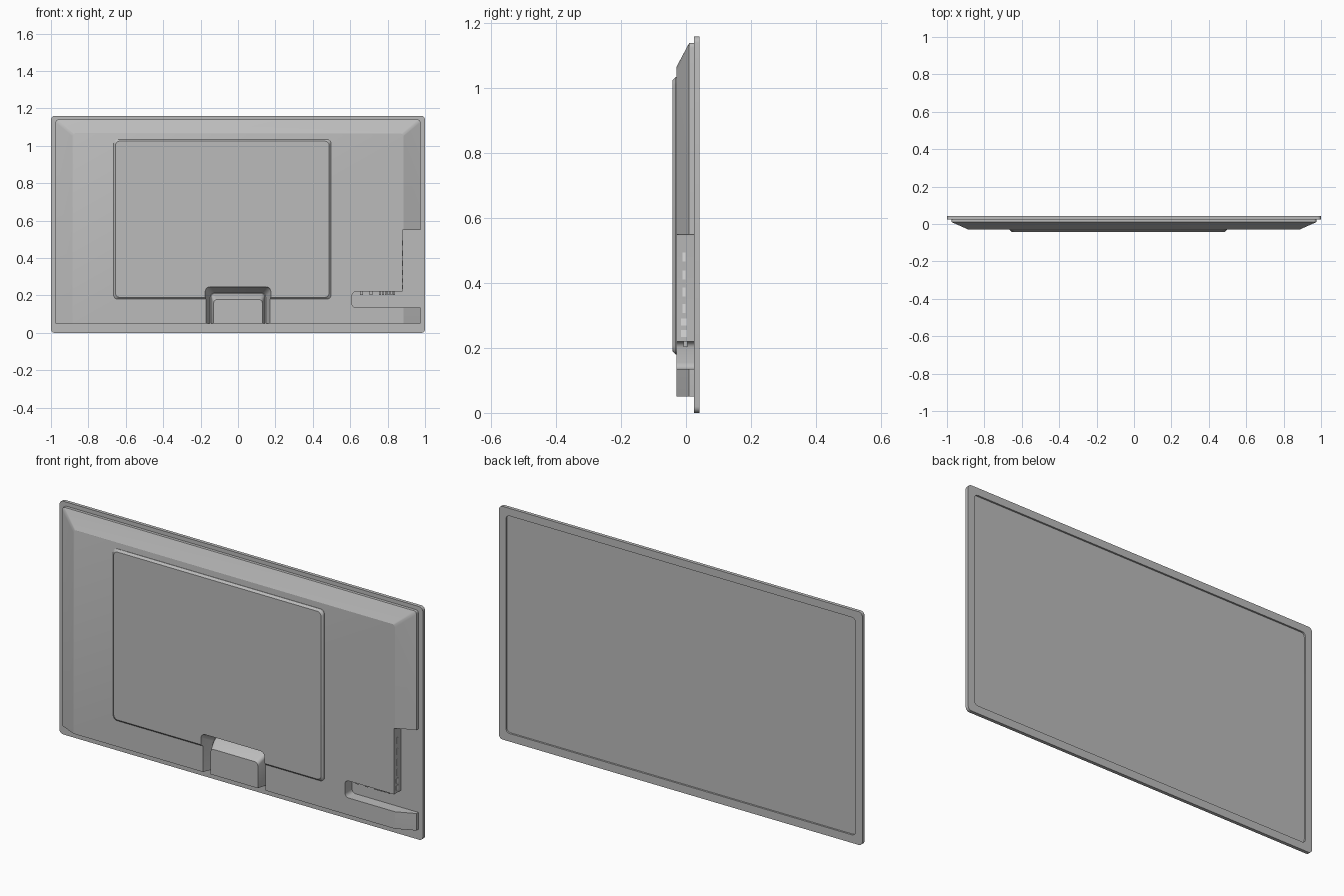
import bpy, bmesh
from math import sin, cos, pi, radians

cube = bpy.data.objects.get("Cube")
if cube:
    bpy.data.objects.remove(cube, do_unlink=True)


def material(name, value):
    m = bpy.data.materials.new(name)
    m.use_nodes = True
    m.diffuse_color = (value, value, value, 1)
    m.node_tree.nodes["Principled BSDF"].inputs["Base Color"].default_value = (value, value, value, 1)
    return m


GREY = material("mid grey plastic", 0.5)
LIGHT = material("light grey socket", 0.72)


def outline(x0, x1, z0, z1, r_top, r_bottom, steps=5):
    """Rounded rectangle as x, z pairs."""
    pts = []
    corners = [(x1, z1, -1, -1, r_top), (x0, z1, 1, -1, r_top),
               (x0, z0, 1, 1, r_bottom), (x1, z0, -1, 1, r_bottom)]
    for i, (x, z, sx, sz, r) in enumerate(corners):
        for k in range(steps + 1):
            a = (i + k / steps) * pi / 2
            pts.append((x + sx * r + r * cos(a), z + sz * r + r * sin(a)))
    return pts


def loft(name, layers, r_top=0.002, r_bottom=None, mat=GREY):
    """Skin rounded rectangles stacked along y; layers are y, x0, x1, z0, z1."""
    r_bottom = r_top if r_bottom is None else r_bottom
    bm = bmesh.new()
    rings = [[bm.verts.new((x, y, z)) for x, z in outline(*box, r_top, r_bottom)]
             for y, *box in layers]
    for a, b in zip(rings, rings[1:]):
        for i in range(len(a)):
            j = (i + 1) % len(a)
            bm.faces.new((a[i], a[j], b[j], b[i]))
    bm.faces.new(rings[0])
    bm.faces.new(rings[-1])
    bmesh.ops.recalc_face_normals(bm, faces=bm.faces)
    mesh = bpy.data.meshes.new(name)
    bm.to_mesh(mesh)
    bm.free()
    mesh.materials.append(mat)
    obj = bpy.data.objects.new(name, mesh)
    bpy.context.collection.objects.link(obj)
    return obj


def activate(obj):
    bpy.ops.object.select_all(action='DESELECT')
    obj.select_set(True)
    bpy.context.view_layer.objects.active = obj


def cut(obj, cutter):
    mod = obj.modifiers.new("cut", 'BOOLEAN')
    mod.operation = 'DIFFERENCE'
    mod.solver = 'EXACT'
    mod.object = cutter
    activate(obj)
    bpy.ops.object.modifier_apply(modifier=mod.name)


def box(name, x0, x1, y0, y1, z0, z1, mat=GREY):
    bm = bmesh.new()
    bmesh.ops.create_cube(bm, size=1)
    for v in bm.verts:
        v.co = ((x0, x1)[v.co.x > 0], (y0, y1)[v.co.y > 0], (z0, z1)[v.co.z > 0])
    mesh = bpy.data.meshes.new(name)
    bm.to_mesh(mesh)
    bm.free()
    mesh.materials.append(mat)
    obj = bpy.data.objects.new(name, mesh)
    bpy.context.collection.objects.link(obj)
    return obj


# Screen frame with a shallow recess, and the display inside it
frame = loft("screen_frame", [
    (0.025, -1, 1, 0, 1.16),
    (0.042, -1, 1, 0, 1.16),
    (0.042, -0.962, 0.962, 0.04, 1.122),
    (0.033, -0.962, 0.962, 0.04, 1.122)], 0.02)
display = loft("display", [
    (0.032, -0.96, 0.96, 0.042, 1.12),
    (0.036, -0.96, 0.96, 0.042, 1.12)], 0.018)

# Rear housing, sloped at the top and both sides
housing = loft("rear_housing", [
    (0.027, -0.975, 0.975, 0.05, 1.14),
    (0.01, -0.975, 0.975, 0.05, 1.14),
    (-0.03, -0.885, 0.885, 0.05, 1.065)], 0.014, 0.002)

# Raised cover with a chamfered rim
cover = loft("rear_cover", [
    (-0.028, -0.665, 0.497, 0.18, 1.035),
    (-0.032, -0.665, 0.497, 0.18, 1.035),
    (-0.042, -0.655, 0.487, 0.19, 1.025)], 0.022)

# Openings: stand groove, side connector bay and lower cable slot
groove = loft("groove_cutter", [
    (-0.05, -0.178, 0.178, -0.05, 0.248),
    (-0.03, -0.172, 0.172, -0.05, 0.243),
    (0.03, -0.147, 0.147, -0.05, 0.21)], 0.025)
bay = loft("bay_cutter", [
    (y, 0.88, 1.05, 0.19, 0.55) for y in (-0.06, 0.04)], 0.003)
slot = loft("slot_cutter", [
    (y, 0.61, 1.05, 0.135, 0.22) for y in (-0.06, 0.04)], 0.02)
for cutter in (groove, bay, slot):
    cut(housing, cutter)
cut(cover, groove)
for cutter in (groove, bay, slot):
    bpy.data.objects.remove(cutter, do_unlink=True)

# Tapered stand mount inside the groove
mount = loft("stand_mount", [
    (0.026, -0.145, 0.145, 0.05, 0.21),
    (0.01, -0.143, 0.143, 0.05, 0.205),
    (-0.03, -0.13, 0.13, 0.05, 0.178)], 0.018, 0.002)

# Sockets on the side wall of the bay
for i, (z, half_y, half_z) in enumerate([
        (0.48, 0.005, 0.014), (0.425, 0.005, 0.014), (0.372, 0.005, 0.014),
        (0.322, 0.005, 0.014), (0.28, 0.009, 0.011), (0.245, 0.009, 0.011)]):
    box(f"side_socket_{i + 1}", 0.877, 0.882, -0.006 - half_y, -0.006 + half_y,
        z - half_z, z + half_z, LIGHT)

# Connectors hanging from the roof of the slot
plugs = [(0.66, 0.008), (0.712, 0.008)] + [(0.76 + 0.015 * i, 0.005) for i in range(6)]
for i, (x, half_x) in enumerate(plugs):
    box(f"lower_connector_{i + 1}", x - half_x, x + half_x, -0.008, 0.004, 0.203, 0.224)

# Smooth the rounded corners, keep the slopes crisp
for obj in (frame, display, housing, cover, mount):
    activate(obj)
    bpy.ops.object.shade_smooth_by_angle(angle=radians(20))
